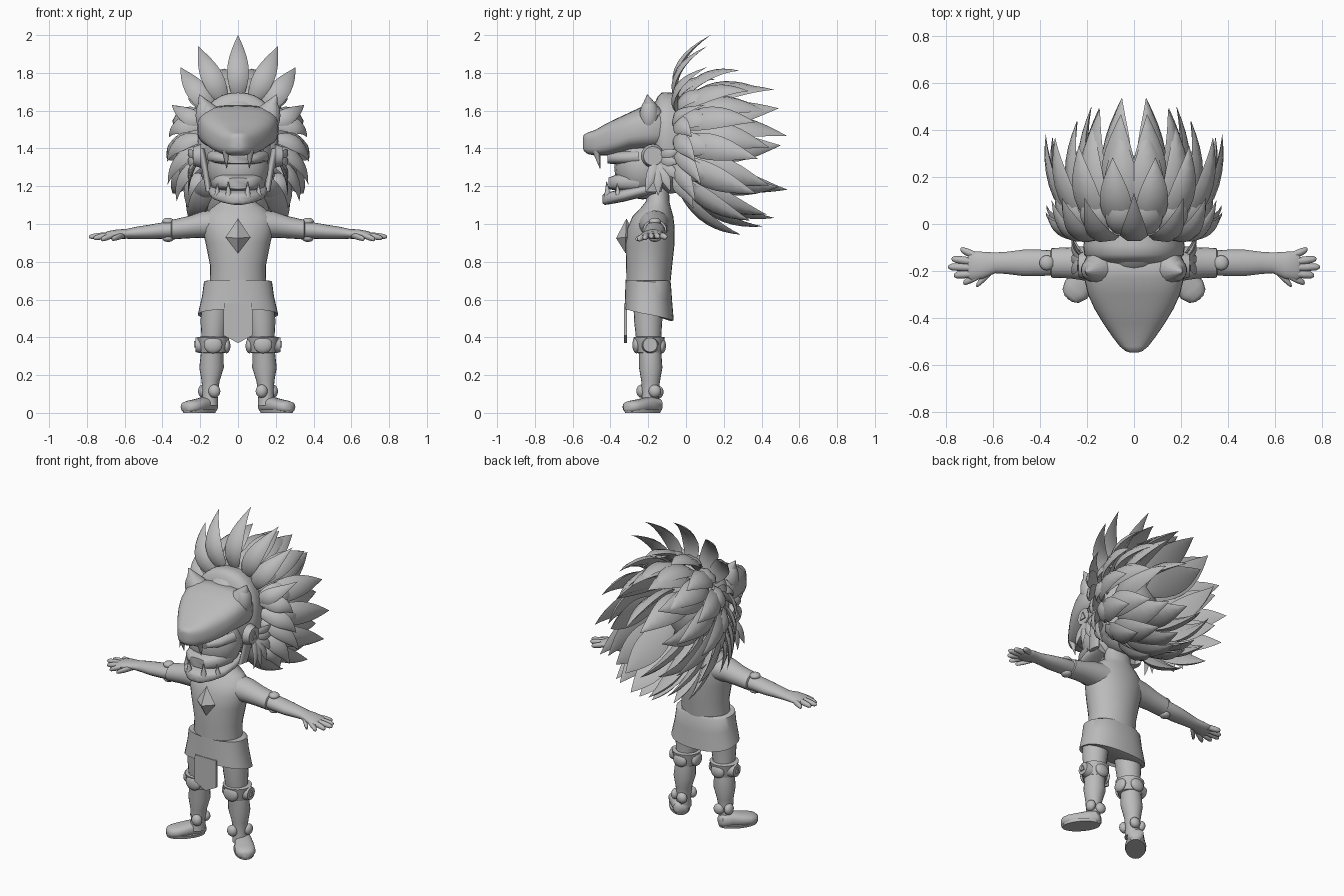
import bpy, bmesh, math
from mathutils import Vector, Matrix

if "Cube" in bpy.data.objects:
    bpy.data.objects.remove(bpy.data.objects["Cube"])

grey = bpy.data.materials.new("plain_grey")
grey.diffuse_color = (0.5, 0.5, 0.5, 1)
grey.use_nodes = True
grey.node_tree.nodes["Principled BSDF"].inputs["Base Color"].default_value = grey.diffuse_color


def finish(name, bm, mirror=False, angle=50):
    """Turn a bmesh into a shaded object, optionally mirrored across x."""
    bmesh.ops.recalc_face_normals(bm, faces=bm.faces)
    me = bpy.data.meshes.new(name)
    bm.to_mesh(me)
    bm.free()
    ob = bpy.data.objects.new(name, me)
    bpy.context.collection.objects.link(ob)
    me.materials.append(grey)
    if mirror:
        ob.modifiers.new("mirror", 'MIRROR')
    bpy.ops.object.select_all(action='DESELECT')
    ob.select_set(True)
    bpy.context.view_layer.objects.active = ob
    bpy.ops.object.shade_smooth_by_angle(angle=math.radians(angle))
    return ob


def skin(bm, rings):
    """Bridge equal-length rings of points and cap both ends."""
    vs = [[bm.verts.new(p) for p in r] for r in rings]
    n = len(vs[0])
    for a, b in zip(vs, vs[1:]):
        for i in range(n):
            bm.faces.new((a[i], a[(i + 1) % n], b[(i + 1) % n], b[i]))
    bm.faces.new(vs[0])
    bm.faces.new(vs[-1])


def loft(name, axis, rows, n=20, power=1.0, mirror=False, mat=None, tilt=0, bm=None):
    """rows: x, y, z, radius1, radius2; tilt slopes the rings downward along y."""
    own = bm is None
    bm = bm or bmesh.new()
    i, j = {'x': (1, 2), 'y': (0, 2), 'z': (0, 1)}[axis]
    rings = []
    for k, (x, y, z, r1, r2) in enumerate(rows):
        ring = []
        for s in range(n):
            a = 2 * math.pi * s / n
            c, d = math.cos(a), math.sin(a)
            p = Vector((x, y, z))
            p[i] += r1 * math.copysign(abs(c) ** power, c)
            p[j] += r2 * math.copysign(abs(d) ** power, d)
            if tilt:
                p.z -= tilt * d * k / (len(rows) - 1)
            ring.append(mat @ p if mat else p)
        rings.append(ring)
    skin(bm, rings)
    return finish(name, bm, mirror) if own else None


def blobs(name, items, mirror=True):
    """Ellipsoids given as (centre, radii)."""
    bm = bmesh.new()
    for c, r in items:
        m = Matrix.Translation(c) @ Matrix.Diagonal((*r, 1))
        bmesh.ops.create_uvsphere(bm, u_segments=18, v_segments=12, radius=1, matrix=m)
    return finish(name, bm, mirror)


def spikes(name, items, sides=8, mirror=True):
    """Pointed cones given as (base, tip, radius)."""
    bm = bmesh.new()
    for base, tip, r in items:
        b, t = Vector(base), Vector(tip)
        q = (t - b).to_track_quat('Z', 'Y').to_matrix().to_4x4()
        bmesh.ops.create_cone(bm, cap_ends=True, segments=sides, radius1=r, radius2=0.002,
                              depth=(t - b).length, matrix=Matrix.Translation((b + t) / 2) @ q)
    return finish(name, bm, mirror)


def feather(bm, base, ctrl, tip, width, normal, n=9, thick=.3):
    """Curved pointed leaf with a lens section."""
    b, c, t, nv = Vector(base), Vector(ctrl), Vector(tip), Vector(normal)
    rings = []
    for k in range(n + 1):
        s = k / n
        p = b * (1 - s) ** 2 + c * 2 * s * (1 - s) + t * s * s
        tan = ((c - b) * (1 - s) + (t - c) * s).normalized()
        side = tan.cross(nv).normalized()
        up = side.cross(tan).normalized()
        w = width / 2 * max(math.sin(math.pi * (0.12 + 0.88 * s) ** 0.95), 0.01)
        rings.append([p - side * w, p - side * w * .5 + up * w * thick, p + side * w * .5 + up * w * thick,
                      p + side * w, p - up * w * thick * .6])
    skin(bm, rings)


# Torso, neck and skirt
loft("torso", 'z', [(0, -.2, .66, .15, .115), (0, -.195, .78, .148, .122), (0, -.19, .9, .172, .13),
                    (0, -.185, .98, .19, .125), (0, -.175, 1.04, .185, .108), (0, -.16, 1.085, .14, .08),
                    (0, -.15, 1.12, .09, .062), (0, -.15, 1.22, .075, .06)], n=28)
loft("skirt", 'z', [(0, -.2, .70, .165, .112), (0, -.2, .695, .18, .12), (0, -.198, .62, .19, .124),
                    (0, -.195, .52, .213, .13), (0, -.195, .525, .195, .115)], n=32, power=.85, tilt=.04)
bm = bmesh.new()
flap = [(-.075, .58), (.075, .58), (.076, .5), (.076, .41), (0, .37), (-.076, .41), (-.076, .5)]
skin(bm, [[(x, y, z) for x, z in flap] for y in (-.327, -.313)])
finish("front_flap", bm)

# Chest gem
bm = bmesh.new()
gem = [bm.verts.new(p) for p in [(0, -.315, 1.03), (0, -.32, .845), (-.065, -.32, .93), (.065, -.32, .93),
                                 (0, -.37, .925), (0, -.27, .93)]]
for a in (0, 1):
    for l, r in ((2, 4), (4, 3), (3, 5), (5, 2)):
        bm.faces.new((gem[a], gem[l], gem[r]))
finish("chest_gem", bm, angle=10)

# Arms, sleeves and hands
loft("sleeve", 'x', [(.08, -.17, 1.0, .09, .08), (.19, -.168, .997, .075, .07), (.27, -.165, .982, .066, .058),
                     (.35, -.165, .97, .063, .052), (.355, -.165, .97, .05, .042)], mirror=True)
loft("arm", 'x', [(.33, -.165, .97, .052, .045), (.4, -.165, .965, .056, .043), (.47, -.165, .958, .056, .038),
                  (.54, -.165, .953, .047, .032), (.59, -.165, .948, .044, .026), (.64, -.175, .946, .057, .025),
                  (.69, -.178, .942, .062, .02), (.705, -.178, .94, .05, .013)], mirror=True)
bm = bmesh.new()
for (x0, y0), (x1, y1), z1 in [((.67, -.135), (.737, -.108), .93), ((.68, -.16), (.775, -.148), .932),
                               ((.68, -.185), (.79, -.182), .932), ((.68, -.21), (.765, -.218), .925),
                               ((.66, -.22), (.725, -.25), .918), ((.6, -.195), (.67, -.262), .92)]:
    rows = []
    for s, r in ((0, .016), (.5, .017), (.85, .014), (.97, .008), (1, .002)):
        rows.append((x0 + (x1 - x0) * s, y0 + (y1 - y0) * s, .942 + (z1 - .942) * s, r, r))
    loft("", 'x', rows, n=10, bm=bm)
finish("fingers", bm, True)
blobs("arm_beads", [((.37, -.165, 1.013), (.032, .032, .02)), ((.37, -.165, .925), (.032, .032, .02))])

# Legs with knee guards and ankle beads
loft("leg", 'z', [(.115, -.2, .6, .078, .08), (.125, -.2, .48, .073, .074), (.13, -.198, .38, .062, .065),
                  (.137, -.19, .31, .06, .06), (.14, -.187, .24, .065, .062), (.145, -.187, .17, .048, .05),
                  (.148, -.19, .1, .04, .042), (.15, -.19, .04, .045, .05)], mirror=True)
loft("knee_band", 'z', [(.132, -.195, .405, .06, .06), (.132, -.195, .4, .085, .083), (.132, -.195, .36, .078, .075),
                        (.132, -.195, .32, .068, .066), (.132, -.195, .315, .05, .05)], mirror=True)
blobs("knee_beads", [((.132, -.262, .36), (.05, .022, .045)), ((.06, -.195, .355), (.02, .045, .04)),
                     ((.132, -.128, .355), (.045, .022, .04))])
blobs("ankle_beads", [((.125, -.235, .115), (.032, .028, .035)), ((.187, -.165, .115), (.025, .033, .034)),
                      ((.13, -.145, .11), (.033, .026, .033))])
bm = bmesh.new()
for x, z, r, y in [(.205, .36, .047, -.19), (.215, 1.36, .063, -.175)]:
    m = Matrix.Translation((x, y, z)) @ Matrix.Rotation(math.pi / 2, 4, 'Y')
    bmesh.ops.create_cone(bm, cap_ends=True, segments=20, radius1=r, radius2=r * .8, depth=.04, matrix=m)
    skin(bm, [[(x + dx, y + a * r * .35, z + b * r) for a, b in ((-1, -.3), (1, -.3), (0, .45))]
              for dx in (.01, .027)])
finish("side_discs", bm, True, 30)

# Shoes turned outward
turn = Matrix.Translation((.163, -.18, 0)) @ Matrix.Rotation(math.radians(40), 4, 'Z')
loft("shoe", 'y', [(0, .05, .035, .025, .022), (0, .035, .04, .046, .038), (0, -.02, .043, .05, .042),
                   (0, -.08, .038, .058, .036), (0, -.13, .034, .06, .032), (0, -.165, .031, .045, .028),
                   (0, -.18, .028, .02, .018)], power=.8, mirror=True, mat=turn)
loft("sole", 'z', [(0, -.065, 0, .058, .112), (0, -.065, .018, .062, .118), (0, -.065, .02, .04, .1)],
     mirror=True, mat=turn)

# Head and face under the hood
blobs("head", [((0, -.08, 1.42), (.2, .18, .26)), ((0, -.23, 1.3), (.165, .15, .17))], False)
loft("face_brow", 'y', [(0, -.25, 1.355, .165, .045), (0, -.36, 1.35, .135, .035), (0, -.415, 1.345, .08, .025)],
     power=.7)
loft("face_muzzle", 'y', [(0, -.25, 1.225, .145, .06), (0, -.36, 1.22, .115, .045), (0, -.41, 1.215, .06, .03)],
     power=.7)

# Animal hood: upper snout, band, ears, lower jaw and teeth
loft("upper_snout", 'y', [(0, -.12, 1.5, .195, .1), (0, -.17, 1.51, .216, .118), (0, -.23, 1.507, .212, .116),
                          (0, -.3, 1.49, .195, .1), (0, -.36, 1.468, .168, .094), (0, -.42, 1.448, .132, .085),
                          (0, -.48, 1.43, .091, .068), (0, -.52, 1.427, .06, .057), (0, -.54, 1.43, .035, .044),
                          (0, -.545, 1.43, .02, .03)], n=36, power=.68)
loft("hood_band", 'y', [(0, -.17, 1.45, .17, .18), (0, -.15, 1.45, .195, .225), (0, -.13, 1.445, .212, .25),
                        (0, -.09, 1.44, .215, .257), (0, -.04, 1.43, .203, .258), (0, -.03, 1.43, .17, .22)],
     n=32, power=.9)
blobs("brow_ridges", [((.178, -.195, 1.575), (.047, .05, .085))])
spikes("ears", [((.16, -.19, 1.59), (.205, -.205, 1.685), .062)], 14)
loft("cheek", 'z', [(.155, -.17, 1.17, .015, .04), (.172, -.15, 1.28, .018, .04), (.195, -.15, 1.4, .018, .04)],
     mirror=True)
loft("lower_jaw", 'y', [(0, -.16, 1.19, .15, .03), (0, -.25, 1.172, .156, .034), (0, -.33, 1.152, .142, .034),
                        (0, -.39, 1.14, .105, .033), (0, -.43, 1.132, .06, .031), (0, -.443, 1.13, .025, .02)],
     n=28, power=.7)
spikes("teeth", [((.065, -.475, 1.39), (.06, -.455, 1.295), .022),
                 ((.05, -.415, 1.145), (.052, -.42, 1.225), .02), ((.11, -.36, 1.155), (.108, -.365, 1.215), .016)])


# Feather mane
def feather_row(name, count, a0, a1, base, tip, width, bulge, droop):
    """Fan of feathers; base = rx, rz, y and tip = rx, centre z, rz, y, extra y at the side."""
    bm = bmesh.new()
    for k in range(count):
        a = math.radians(a0 + (a1 - a0) * k / (count - 1))
        s, c = math.sin(a), math.cos(a)
        b = Vector((base[0] * s, base[2], 1.42 + base[1] * c))
        t = Vector((tip[0] * s, tip[3] + tip[4] * s, tip[1] + tip[2] * c))
        out = Vector((s, 0, c))
        ctrl = (b + t) / 2 + out * bulge - Vector((0, .03, 0))
        t.z -= droop * s
        feather(bm, b, ctrl, t, width, out + Vector((0, .15, 0)), thick=.38)
    finish(name, bm, True, 75)


feather_row("short_feathers", 6, 12, 140, (.2, .24, -.05), (.33, 1.45, .34, .15, .01), .125, .06, .09)
feather_row("outer_feathers", 7, 14, 162, (.2, .23, -.04), (.375, 1.39, .45, .25, .13), .14, .08, .06)
feather_row("middle_feathers", 6, 12, 170, (.19, .22, -.01), (.25, 1.36, .37, .40, .04), .15, .09, .05)
feather_row("inner_feathers", 5, 18, 160, (.16, .19, .03), (.18, 1.35, .36, .45, .05), .16, .08, -.06)
feather_row("core_feathers", 2, 40, 140, (.09, .13, .06), (.08, 1.33, .185, .51, .04), .17, .06, .01)

# Drooping feathers at the sides of the face
bm = bmesh.new()
for z0, tip in [(1.52, (.365, .03, 1.46)), (1.45, (.375, .05, 1.33)), (1.4, (.372, .08, 1.21)),
                (1.32, (.325, .05, 1.12)), (1.25, (.265, .04, 1.08))]:
    b = Vector((.19, -.06, z0))
    feather(bm, b, (b + Vector(tip)) / 2 + Vector((.06, -.02, .06)), tip, .1, (.7, -.7, .4), thick=.35)
finish("drooping_feathers", bm, True, 75)

# Upright crown feathers
bm = bmesh.new()
for a, (x, y, z) in [(0, (0, .13, 2)), (24, (.21, .11, 1.94)), (-24, (-.21, .11, 1.94)), (46, (.305, .11, 1.83)),
                     (-46, (-.305, .11, 1.83)), (68, (.35, .1, 1.63)), (-68, (-.35, .1, 1.63))]:
    s, c = math.sin(math.radians(a)), math.cos(math.radians(a))
    b = Vector((.17 * s, -.03, 1.42 + .24 * c))
    feather(bm, b, ((b.x + x) / 2 + .03 * s, -.12, (b.z + z) / 2 + .01), (x, y, z),
            .115 if abs(a) < 60 else .09, (0, -1, .25), thick=.35)
finish("crown_feathers", bm, angle=75)

# Small feathers hanging behind the side discs
bm = bmesh.new()
for k in range(6):
    a = math.radians(-25 + 26 * k)
    r = .2 if k < 4 else .15
    y, z = math.sin(a), -math.cos(a)
    b = Vector((.2, -.15, 1.35))
    t = b + Vector((.06, y * r * .75, z * r))
    feather(bm, b, (b + t) / 2 + Vector((.04, 0, 0)), t, .06, (1, 0, 0), 6)
finish("ear_feathers", bm, True, 75)
